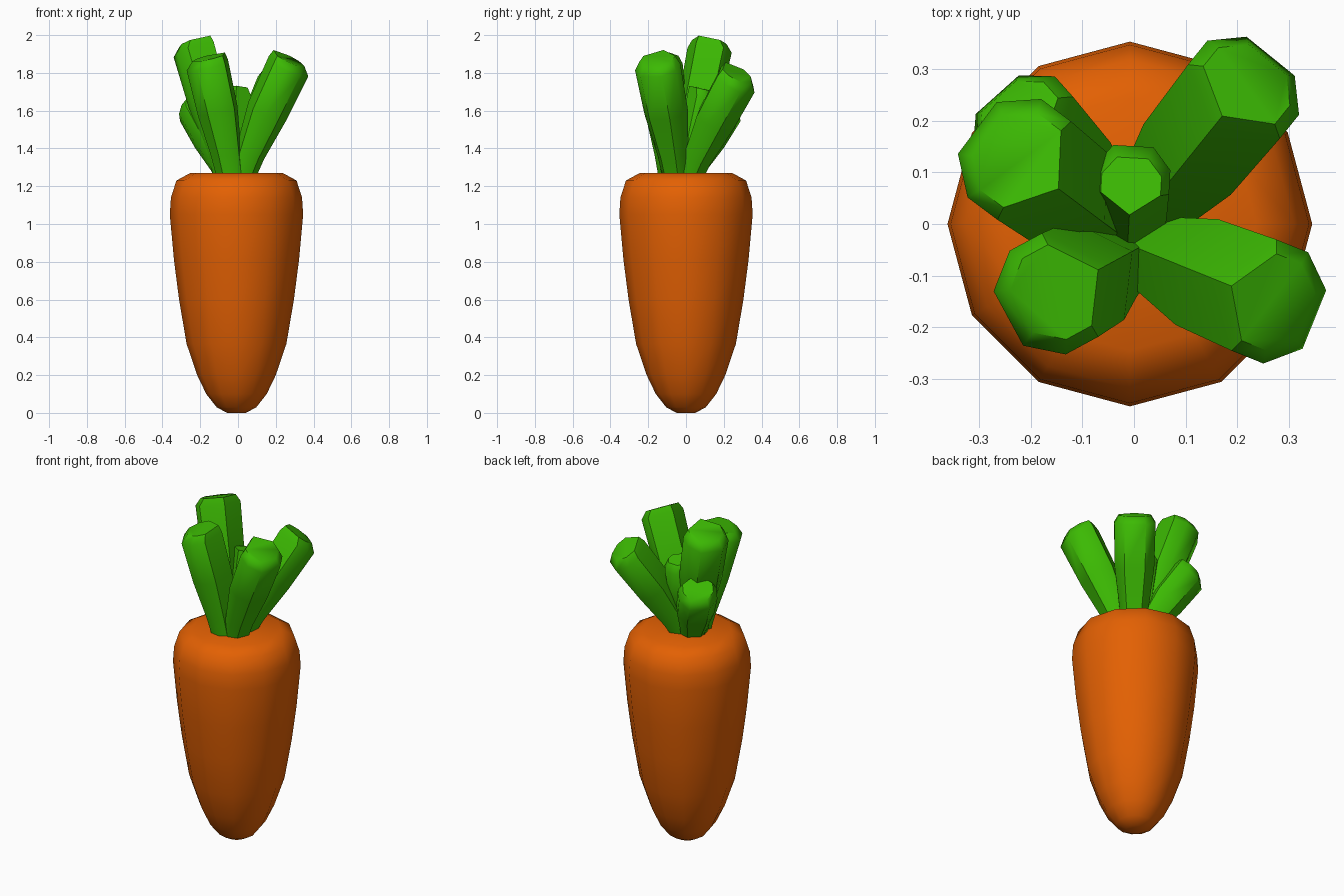
import bpy, math
from mathutils import Vector

if "Cube" in bpy.data.objects:
    bpy.data.objects.remove(bpy.data.objects["Cube"])


def material(name, rgb):
    m = bpy.data.materials.new(name)
    m.diffuse_color = (*rgb, 1)
    m.use_nodes = True
    m.node_tree.nodes["Principled BSDF"].inputs["Base Color"].default_value = m.diffuse_color
    return m


orange = material("carrot_orange", (0.77, 0.118, 0.001))
green = material("leaf_green", (0.045, 0.49, 0.001))


def loft(name, rings, mat, angle):
    """Skin a list of equal-length rings and cap both ends."""
    n = len(rings[0])
    verts = [p for ring in rings for p in ring]
    faces = [(i * n + j, i * n + (j + 1) % n, (i + 1) * n + (j + 1) % n, (i + 1) * n + j)
             for i in range(len(rings) - 1) for j in range(n)]
    faces.append(tuple(reversed(range(n))))
    faces.append(tuple(range(len(verts) - n, len(verts))))
    me = bpy.data.meshes.new(name)
    me.from_pydata(verts, [], faces)
    me.materials.append(mat)
    ob = bpy.data.objects.new(name, me)
    bpy.context.collection.objects.link(ob)
    bpy.ops.object.select_all(action='DESELECT')
    ob.select_set(True)
    bpy.context.view_layer.objects.active = ob
    bpy.ops.object.shade_smooth_by_angle(angle=math.radians(angle))
    return ob


# Carrot root: twelve-sided tapering body, (radius, height)
profile = [(0.05, 0.0), (0.105, 0.03), (0.16, 0.1), (0.208, 0.2), (0.264, 0.365),
           (0.304, 0.6), (0.331, 0.81), (0.353, 1.05), (0.347, 1.14), (0.318, 1.23),
           (0.245, 1.27)]
root = [[Vector((-0.008 + r * math.cos(j * math.pi / 6), r * math.sin(j * math.pi / 6), z))
         for j in range(12)] for r, z in profile]
loft("carrot_root", root, orange, 50)

# Leaf cross-section: diamond with a ridge on the inside, rounded sides and back
SECTION = [math.radians(a) for a in (0, 72, 108, 150, 210, 252, 288)]


def leaf(name, base, tip, r0, r1, bend=0.1):
    """Stalk that bends outward and swells towards a blunt, tilted end."""
    base, tip = Vector(base), Vector(tip)
    ctrl = base.lerp(tip, 0.5)
    ctrl.x += (base.x - tip.x) * bend
    ctrl.y += (base.y - tip.y) * bend
    # (position along path, radius, push past the end, shift towards the ridge)
    steps = [(0, r0, 0, 0), (0.22, r0 * 1.15, 0, 0), (0.6, r0 + (r1 - r0) * 0.88, 0, 0),
             (1, r1, 0, 0), (1, r1 * 0.78, 0.04, 0.018)]
    rings = []
    for t, r, push, shift in steps:
        p = base * (1 - t) ** 2 + ctrl * 2 * t * (1 - t) + tip * t * t
        d = ((ctrl - base) * (1 - t) + (tip - ctrl) * t).normalized()
        up = Vector((0, 0, 1))
        inner = (up - d * up.dot(d)).normalized()
        side = d.cross(inner)
        p = p + d * push + inner * shift
        rings.append([p + inner * r * math.cos(a) + side * r * math.sin(a) for a in SECTION])
    loft(name, rings, green, 48)


leaf("tall_back_left_leaf", (-0.055, 0.0, 1.24), (-0.222, 0.125, 1.92), 0.07, 0.125)
leaf("front_left_leaf", (-0.035, -0.07, 1.24), (-0.155, -0.135, 1.84), 0.075, 0.12)
leaf("front_right_leaf", (0.015, -0.05, 1.24), (0.263, -0.15, 1.832), 0.072, 0.122)
leaf("back_right_leaf", (0.01, 0.01, 1.24), (0.212, 0.26, 1.758), 0.072, 0.12)
leaf("low_back_left_leaf", (-0.045, 0.005, 1.24), (-0.215, 0.195, 1.605), 0.068, 0.112)
leaf("short_centre_leaf", (-0.01, 0.0, 1.24), (-0.005, 0.085, 1.675), 0.065, 0.078)
